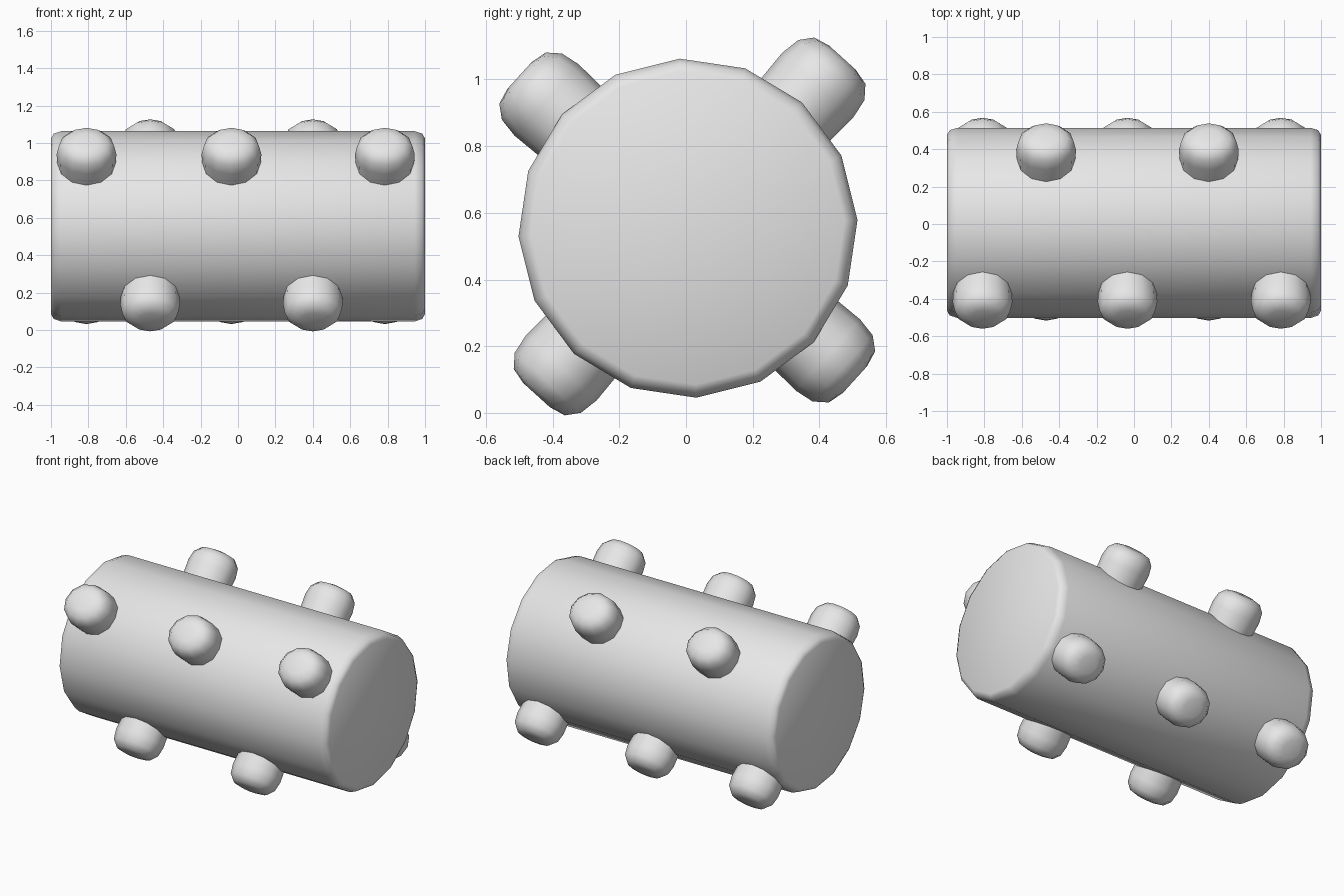
import bpy, bmesh, math
from mathutils import Matrix, Vector

if "Cube" in bpy.data.objects:
    bpy.data.objects.remove(bpy.data.objects["Cube"])

CENTRE = Vector((0, 0.006, 0.554))
TILT = math.radians(2.8)

grey = bpy.data.materials.new("light grey")
grey.diffuse_color = (0.8, 0.8, 0.8, 1)
grey.use_nodes = True
grey.node_tree.nodes["Principled BSDF"].inputs["Base Color"].default_value = grey.diffuse_color


def lathe(name, profile, sides, matrix, start=0.0, squash=1.0):
    """Revolve (height, radius) rings about local z, cap both ends, place by matrix."""
    bm = bmesh.new()
    rings = []
    for h, r in profile:
        rings.append([bm.verts.new((r * math.cos(start + math.tau * i / sides),
                                    r * squash * math.sin(start + math.tau * i / sides), h))
                      for i in range(sides)])
    for a, b in zip(rings, rings[1:]):
        for i in range(sides):
            j = (i + 1) % sides
            bm.faces.new((a[i], a[j], b[j], b[i]))
    bm.faces.new(rings[0][::-1])
    bm.faces.new(rings[-1])
    bm.transform(matrix)
    bmesh.ops.recalc_face_normals(bm, faces=bm.faces)
    mesh = bpy.data.meshes.new(name)
    bm.to_mesh(mesh)
    bm.free()
    mesh.materials.append(grey)
    obj = bpy.data.objects.new(name, mesh)
    bpy.context.collection.objects.link(obj)
    bpy.ops.object.select_all(action='DESELECT')
    obj.select_set(True)
    bpy.context.view_layer.objects.active = obj
    bpy.ops.object.shade_smooth_by_angle(angle=math.radians(60))
    return obj


def frame(x_axis, y_axis, z_axis, origin):
    m = Matrix((x_axis, y_axis, z_axis)).transposed().to_4x4()
    m.translation = origin
    return m


# Roller drum lying along x, with rounded rims
X, Y, Z = Vector((1, 0, 0)), Vector((0, 1, 0)), Vector((0, 0, 1))
half = [(0.945, 0.509), (0.985, 0.496), (1.0, 0.47)]
drum_profile = [(-h, r) for h, r in reversed(half)] + half
lathe("drum", drum_profile, 16, frame(Y, Z, X, CENTRE), TILT)

# Rounded pegs in four rows, alternating three and two pegs
three, two = (-0.81, -0.035, 0.785), (-0.47, 0.40)
rows = [("upper_back", 45, two, 0.0), ("upper_front", 135, three, -0.008),
        ("lower_front", 225, two, -0.014), ("lower_back", 315, three, -0.014)]
peg_profile = [(0.35, 0.148), (0.58, 0.16), (0.64, 0.149), (0.678, 0.115), (0.69, 0.06)]
for row, degrees, places, shift in rows:
    a = math.radians(degrees) + TILT
    out = Vector((0, math.cos(a), math.sin(a)))
    for n, x in enumerate(places):
        origin = CENTRE + X * x + out * shift
        lathe(f"{row}_peg_{n + 1}", peg_profile, 12,
              frame(X, out.cross(X), out, origin), squash=0.9)
